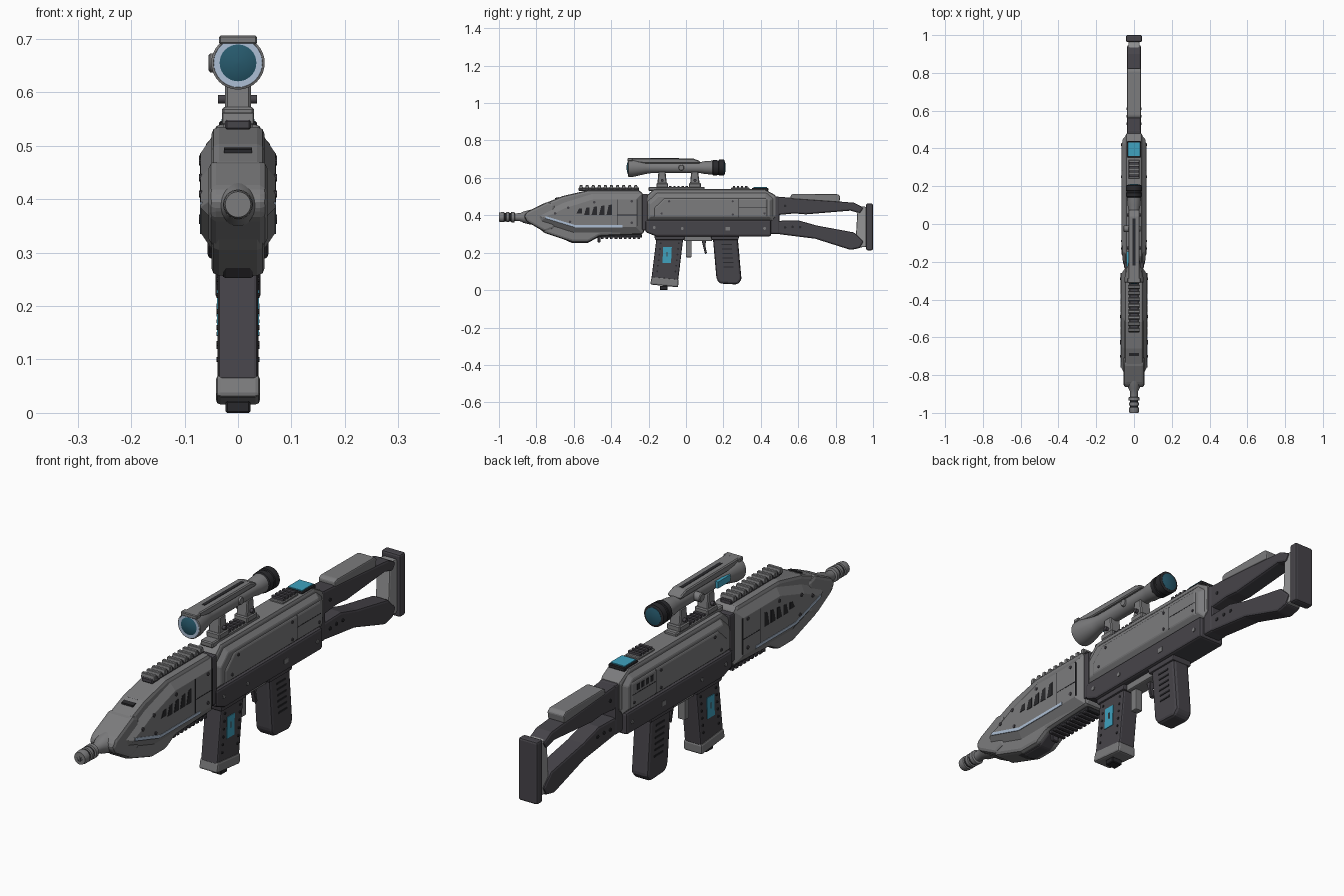
import bpy, bmesh, math
from mathutils import Matrix

def mat(name, r, g, b):
    m = bpy.data.materials.new(name)
    m.diffuse_color = (r, g, b, 1)
    return m

GREY = mat("mid_grey", 0.2, 0.2, 0.205)
LIGHT = mat("light_grey", 0.3, 0.3, 0.305)
DARK = mat("dark_grey", 0.062, 0.058, 0.068)
BLACK = mat("near_black", 0.022, 0.022, 0.025)
BLUE = mat("cyan_blue", 0.05, 0.36, 0.52)
LENS = mat("deep_teal", 0.02, 0.1, 0.15)
GLOW = mat("pale_blue", 0.42, 0.52, 0.66)

def finish(name, bm, m, bevel=0.0, segs=2, mirror=False, smooth=False):
    bmesh.ops.recalc_face_normals(bm, faces=bm.faces)
    me = bpy.data.meshes.new(name)
    bm.to_mesh(me)
    bm.free()
    me.materials.append(m)
    if smooth:
        me.shade_smooth()
        me.set_sharp_from_angle(angle=math.radians(35))
    ob = bpy.data.objects.new(name, me)
    bpy.context.collection.objects.link(ob)
    if bevel:
        b = ob.modifiers.new("bevel", 'BEVEL')
        b.width, b.segments, b.limit_method = bevel, segs, 'ANGLE'
        b.angle_limit = math.radians(25)
    if mirror:
        ob.modifiers.new("mirror", 'MIRROR').use_mirror_merge = False
    return ob

def prism(name, pts, x0, x1, m, bevel=0.0, mirror=False, segs=2):
    """Side profile (y, z) pushed from x0 to x1."""
    bm = bmesh.new()
    f = bm.faces.new([bm.verts.new((x0, y, z)) for y, z in pts])
    r = bmesh.ops.extrude_face_region(bm, geom=[f])
    vs = [v for v in r["geom"] if isinstance(v, bmesh.types.BMVert)]
    bmesh.ops.translate(bm, vec=(x1 - x0, 0, 0), verts=vs)
    return finish(name, bm, m, bevel, segs, mirror)

def slab(name, pts, half, m, bevel=0.008, segs=2):
    return prism(name, pts, -half, half, m, bevel, segs=segs)

def rect(y0, y1, z0, z1):
    return [(y0, z0), (y1, z0), (y1, z1), (y0, z1)]

def panel(name, pts, x0, x1, inset, m):
    """Raised side panel with wide sloping rims, on both sides."""
    bm = bmesh.new()
    f = bm.faces.new([bm.verts.new((x0, y, z)) for y, z in pts])
    f.normal_update()
    if f.normal.x < 0:
        f.normal_flip()
    bmesh.ops.inset_region(bm, faces=[f], thickness=inset, depth=x1 - x0,
                           use_boundary=True, use_even_offset=True)
    return finish(name, bm, m, 0.003, 1, True)

def lathe(name, prof, m, x=0, z=0, axis='y', base=0, segs=32):
    """Profile of (position, radius) spun about an axis."""
    bm = bmesh.new()
    rings = []
    for p, r in prof:
        ring = []
        for i in range(segs):
            a = 2 * math.pi * i / segs
            c, s = r * math.cos(a), r * math.sin(a)
            ring.append(bm.verts.new((x + c, p, z + s) if axis == 'y'
                                     else (p, base + c, z + s)))
        rings.append(ring)
    for a, b in zip(rings, rings[1:]):
        for i in range(segs):
            j = (i + 1) % segs
            bm.faces.new((a[i], a[j], b[j], b[i]))
    bm.faces.new(rings[0])
    bm.faces.new(rings[-1])
    return finish(name, bm, m, smooth=True)

def bolts(name, spots, x, r, m, depth=0.006):
    bm = bmesh.new()
    for y, z in spots:
        mx = Matrix.Translation((x, y, z)) @ Matrix.Rotation(math.pi / 2, 4, 'Y')
        bmesh.ops.create_cone(bm, cap_ends=True, segments=10, radius1=r,
                              radius2=r, depth=depth, matrix=mx)
    finish(name, bm, m, mirror=True)

# Muzzle brake
lathe("muzzle_brake", [(-1, .014), (-1, .024), (-.985, .027), (-.972, .027), (-.97, .021),
      (-.962, .021), (-.96, .027), (-.946, .027), (-.944, .021), (-.936, .021), (-.934, .028),
      (-.918, .028), (-.915, .02), (-.885, .022), (-.87, .03), (-.83, .04)], GREY, z=.39)
lathe("muzzle_bore", [(-1.0, .013), (-.99, .013)], BLACK, z=.39)
for y in (-.966, -.94):
    lathe("muzzle_groove", [(y - .004, .022), (y + .004, .022)], BLACK, z=.39)

# Handguard core, nose and side panels
slab("handguard_core", [(-.80, .34), (-.80, .435), (-.74, .47), (-.66, .503), (-.52, .535), (-.25, .535),
     (-.225, .51), (-.225, .30), (-.46, .29), (-.52, .257), (-.61, .257), (-.755, .305)], .05, GREY, .014)
slab("nose_cap", [(-.868, .395), (-.85, .42), (-.74, .473), (-.70, .46), (-.70, .33), (-.755, .31),
     (-.85, .365)], .055, GREY, .014)
panel("handguard_panel", [(-.80, .40), (-.66, .468), (-.50, .518), (-.235, .518), (-.235, .305),
      (-.60, .305), (-.78, .362)], .048, .07, .032, GREY)
slab("handguard_keel", [(-.74, .31), (-.61, .252), (-.525, .252), (-.46, .288), (-.46, .32), (-.74, .33)],
     .03, DARK, .008)
prism("light_strip", [(-.75, .395), (-.59, .347), (-.34, .347), (-.34, .335), (-.593, .335),
      (-.75, .383)], .062, .0715, GLOW, mirror=True)
for i in range(5):
    y = -.585 + i * .04
    lo = .402 if i else .41
    top = .435 + i * .005
    prism("side_vent", [(y, lo), (y + .03, lo), (y + .03, top + .003), (y + .012, top)],
          .066, .0715, BLACK, mirror=True)
for i in range(4):
    y = -.70 + i * .036
    z = .489 + i * .0085
    slab("nose_vent", [(y, z - .012), (y + .018, z - .008), (y + .018, z + .008), (y, z + .004)],
         .026, BLACK, 0)
for y in (-.37, -.262):
    prism("handguard_seam", rect(y, y + .003, .342, .485), .066, .0708, BLACK, mirror=True)
prism("handguard_seam_low", rect(-.37, -.262, .40, .403), .066, .0708, BLACK, mirror=True)
bolts("handguard_bolts", [(-.70, .41), (-.49, .47), (-.29, .475), (-.29, .36), (-.63, .44),
      (-.62, .365)], .07, .007, DARK)

# Top and bottom accessory rails
slab("top_rail_base", rect(-.575, -.25, .53, .548), .024, DARK, .003, 1)
for i in range(10):
    y = -.572 + i * .0325
    slab("top_rail_tooth", [(y, .54), (y + .022, .54), (y + .018, .562), (y + .004, .562)],
         .03, GREY, .002, 1)
slab("bottom_rail", rect(-.46, -.235, .28, .30), .03, BLACK, .003, 1)
for i in range(9):
    y = -.455 + i * .0245
    slab("bottom_rail_tooth", rect(y, y + .014, .272, .285), .035, DARK, .002, 1)
slab("rail_stop", rect(-.472, -.458, .255, .29), .014, DARK, .003, 1)

# Receiver
slab("receiver_upper", [(-.217, .37), (-.217, .50), (-.17, .54), (.42, .54), (.482, .505), (.482, .39),
     (.455, .37)], .044, GREY, .012)
panel("receiver_panel", [(-.212, .372), (-.212, .47), (-.155, .522), (.43, .522), (.468, .49),
      (.468, .372)], .042, .061, .02, GREY)
panel("receiver_inlay", [(-.17, .388), (-.17, .44), (-.115, .492), (.435, .492), (.435, .388)],
      .06, .065, .006, GREY)
slab("receiver_lower", [(-.217, .31), (-.217, .375), (.455, .375), (.455, .288), (-.16, .288)],
     .057, DARK, .009)
slab("receiver_collar", rect(-.235, -.205, .32, .515), .052, DARK, .006)
prism("receiver_seam_up", rect(.28, .283, .392, .488), .062, .0656, BLACK, mirror=True)
prism("receiver_seam_mid", rect(.28, .43, .44, .443), .062, .0656, BLACK, mirror=True)
bolts("receiver_bolts", [(-.13, .41), (-.09, .475), (.25, .405), (.25, .475), (.42, .41)], .065, .006, DARK)
bolts("lower_bolts", [(-.17, .335), (-.02, .33), (.42, .33)], .057, .008, GREY)
prism("lower_plate", rect(.21, .235, .32, .338), .055, .059, GREY, mirror=True)
for i in range(4):
    prism("port_slot", rect(.30 + i * .028, .318 + i * .028, .452, .475), -.0665, -.062, BLACK)

# Top strip, vents and rear sight
slab("scope_base", rect(-.20, .10, .53, .552), .027, GREY, .004, 1)
for i in range(8):
    y = -.09 + i * .022
    slab("scope_base_tooth", rect(y, y + .012, .55, .558), .024, DARK, 0)
slab("rear_vent_base", rect(.24, .34, .535, .548), .03, GREY, .003, 1)
for i in range(4):
    slab("rear_vent_bar", rect(.25 + i * .022, .262 + i * .022, .545, .557), .027, DARK, 0)
slab("rear_screen_frame", rect(.352, .44, .53, .546), .036, BLACK, .003, 1)
slab("rear_screen", rect(.36, .432, .545, .55), .031, BLUE, 0)

# Scope
lathe("scope_tube", [(-.305, .042), (-.31, .046), (-.308, .05), (-.285, .05), (-.215, .034), (-.19, .03),
      (.08, .03), (.10, .034), (.15, .038), (.17, .038)], GREY, z=.655)
lathe("scope_eyepiece", [(.14, .036), (.145, .041), (.165, .042), (.167, .039), (.175, .039), (.177, .043),
      (.203, .043), (.206, .036)], BLACK, z=.655)
lathe("front_lens", [(-.318, .002), (-.3165, .016), (-.313, .03), (-.308, .041), (-.29, .041)], LENS, z=.655)
lathe("front_lens_ring", [(-.311, .0455), (-.305, .0455)], GLOW, z=.655)
lathe("rear_lens", [(.2, .034), (.207, .034), (.211, .02), (.212, .002)], LENS, z=.655)
slab("scope_top_rail", [(-.312, .69), (-.312, .702), (-.30, .706), (.04, .703), (.075, .69), (.075, .678),
     (-.22, .678)], .03, GREY, .004, 1)
slab("scope_front_brow", rect(-.313, -.285, .69, .706), .036, GREY, .003, 1)
slab("scope_top_groove", [(-.22, .70), (.03, .70), (.03, .7045), (-.22, .7065)], .007, BLACK, 0)
for y in (-.155, .02):
    slab("scope_mount", [(y, .55), (y + .055, .55), (y + .045, .635), (y + .008, .635)], .024, GREY, .004, 1)
    slab("scope_mount_foot", rect(y - .004, y + .06, .548, .572), .03, GREY, .004, 1)
    lathe("mount_screw", [(-.037, .008), (.036, .008)], DARK, axis='x', base=y + .028, z=.587, segs=12)
lathe("scope_dial", [(-.055, .014), (-.052, .018), (-.025, .018), (.03, .015), (.034, .013)], GREY,
      axis='x', base=-.025, z=.655, segs=20)
prism("scope_display", rect(-.225, -.145, .642, .668), -.04, -.025, BLUE)

# Magazine
slab("magazine", [(-.155, .30), (-.012, .30), (-.042, .05), (-.185, .06)], .037, DARK, .007)
slab("magazine_base", [(-.183, .072), (-.04, .058), (-.042, .015), (-.192, .03)], .041, GREY, .008)
slab("magazine_foot", rect(-.14, -.098, 0, .022), .023, BLACK, .003, 1)
prism("magazine_display", [(-.122, .23), (-.076, .23), (-.08, .145), (-.126, .145)], .035, .0395, BLUE, mirror=True)
prism("display_mark", rect(-.104, -.098, .18, .205), .038, .0402, DARK, mirror=True)
bolts("magazine_dots", [(y - (.28 - z) * .12, z) for z in (.10, .13, .16, .19, .22, .25)
      for y in (-.132, -.035)], .037, .005, BLACK)
slab("magazine_well", [(-.17, .295), (-.005, .295), (-.01, .268), (-.165, .268)], .044, DARK, .005)

# Trigger group
slab("trigger_guard_top", rect(-.01, .14, .262, .295), .03, GREY, .005)
slab("release_lever", rect(0, .03, .175, .29), .016, GREY, .004)
slab("trigger", [(.08, .28), (.108, .28), (.104, .235), (.112, .198), (.102, .192), (.092, .232)], .009, DARK, .002, 1)

# Pistol grip
slab("grip", [(.142, .30), (.275, .30), (.297, .055), (.275, .03), (.18, .035), (.163, .06)], .038, DARK, .012)
slab("grip_collar", [(.13, .295), (.285, .295), (.28, .268), (.138, .268)], .044, DARK, .005)
for i in range(6):
    z = .12 + i * .024
    y = .20 - i * .002
    prism("grip_rib", rect(y, y + .055, z, z + .007), .036, .0405, BLACK, mirror=True)

# Shoulder stock
slab("stock_upper_arm", [(.475, .50), (.60, .492), (.90, .467), (.95, .44), (.93, .41), (.88, .425),
     (.64, .405), (.58, .41), (.475, .40)], .036, DARK, .009)
slab("stock_lower_arm", [(.475, .37), (.60, .373), (.70, .345), (.90, .308), (.95, .26), (.93, .225), (.88, .215),
     (.69, .275), (.475, .302)], .036, DARK, .009)
slab("stock_root", rect(.45, .50, .30, .50), .038, DARK, .008)
slab("stock_post", [(.918, .45), (.965, .445), (.965, .23), (.905, .228)], .03, LIGHT, .007)
slab("butt_pad", rect(.963, 1.0, .213, .463), .042, DARK, .008)
slab("cheek_rest", [(.56, .488), (.56, .508), (.575, .515), (.81, .513), (.825, .502), (.82, .47)],
     .037, GREY, .005)
bolts("stock_bolts", [(.53, .335), (.57, .338), (.61, .337), (.53, .45)], .036, .007, BLACK)
